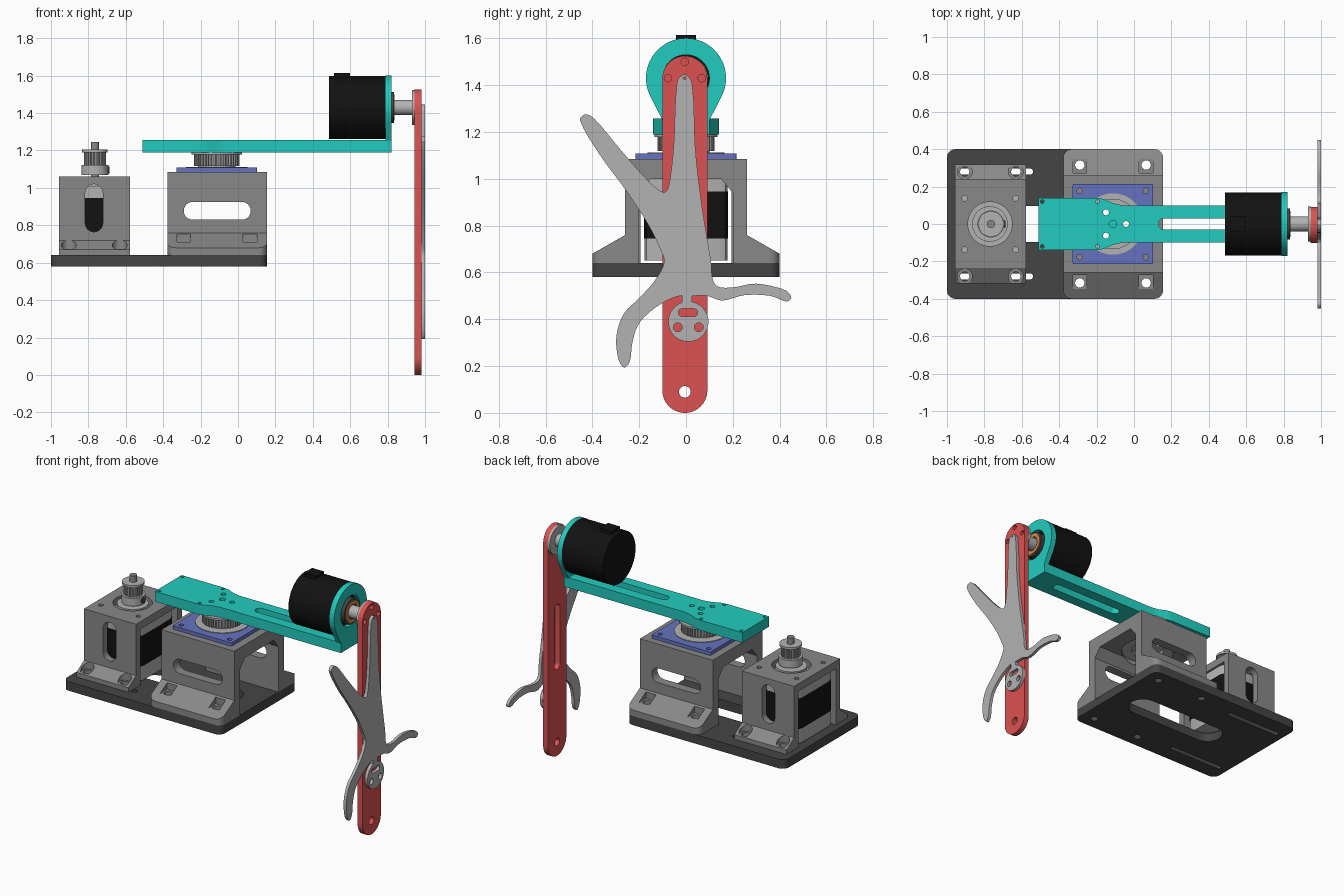
import bpy, bmesh
from math import sin, cos, pi, radians
from mathutils import Vector

if "Cube" in bpy.data.objects:
    bpy.data.objects.remove(bpy.data.objects["Cube"])


def material(name, r, g, b):
    m = bpy.data.materials.new(name)
    m.diffuse_color = (r, g, b, 1)
    m.use_nodes = True
    m.node_tree.nodes["Principled BSDF"].inputs["Base Color"].default_value = m.diffuse_color
    return m


TEAL = material("teal", .016, .6, .52)
RED = material("red", .72, .085, .085)
BLUE = material("blue", .13, .17, .52)
BLACK = material("black", .006, .006, .006)
DARK = material("dark_grey", .06, .06, .06)
GREY = material("mid_grey", .25, .25, .25)
LIGHT = material("light_grey", .45, .45, .45)
COPPER = material("copper", .7, .25, .06)


# Extrude a 2D outline along an axis from a to b
def prism(name, pts, axis, a, b, mat=None):
    def place(p, d):
        u, v = p
        return {"x": (d, u, v), "y": (u, d, v), "z": (u, v, d)}[axis]
    bm = bmesh.new()
    lo = [bm.verts.new(place(p, a)) for p in pts]
    hi = [bm.verts.new(place(p, b)) for p in pts]
    bm.faces.new(lo)
    bm.faces.new(hi)
    n = len(pts)
    for i in range(n):
        j = (i + 1) % n
        bm.faces.new((lo[i], lo[j], hi[j], hi[i]))
    bmesh.ops.recalc_face_normals(bm, faces=bm.faces)
    me = bpy.data.meshes.new(name)
    bm.to_mesh(me)
    bm.free()
    ob = bpy.data.objects.new(name, me)
    bpy.context.collection.objects.link(ob)
    if mat:
        me.materials.append(mat)
    return ob


def arc(cu, cv, r, a0, a1, n):
    return [(cu + r * cos(radians(a0 + (a1 - a0) * i / n)),
             cv + r * sin(radians(a0 + (a1 - a0) * i / n))) for i in range(n + 1)]


def circle(cu, cv, r, n=48):
    return arc(cu, cv, r, 0, 360, n)[:-1]


# Rounded rectangle; slightly under half the width gives a slot
def rrect(u0, u1, v0, v1, r=None, n=8):
    r = r or min(u1 - u0, v1 - v0) * .499
    return (arc(u1 - r, v1 - r, r, 0, 90, n) + arc(u0 + r, v1 - r, r, 90, 180, n)
            + arc(u0 + r, v0 + r, r, 180, 270, n) + arc(u1 - r, v0 + r, r, 270, 360, n))


def rect(u0, u1, v0, v1):
    return [(u0, v0), (u1, v0), (u1, v1), (u0, v1)]


def gear(cu, cv, r, depth, teeth):
    pts = []
    for i in range(teeth):
        for f, rr in ((0, r), (.45, r), (.55, r - depth), (.9, r - depth)):
            t = 2 * pi * (i + f) / teeth
            pts.append((cu + rr * cos(t), cv + rr * sin(t)))
    return pts


def cut(ob, pts, axis, a, b, op="DIFFERENCE"):
    c = prism("cutter", pts, axis, a, b)
    c.hide_render = True
    mod = ob.modifiers.new("cut", "BOOLEAN")
    mod.operation, mod.object, mod.solver = op, c, "EXACT"
    dg = bpy.context.evaluated_depsgraph_get()
    me = bpy.data.meshes.new_from_object(ob.evaluated_get(dg))
    ob.modifiers.clear()
    ob.data = me
    bpy.data.objects.remove(c)


def mirror_v(half):
    return half + [(-u, v) for u, v in reversed(half)]


CX, MX, AZ = -.113, -.77, 1.43    # bearing axis, drive motor axis, pendulum axis height
S = (-1, 1)

# Base plate with belt slot, adjustment slots and screw holes
base = prism("base_plate", rrect(-1, .155, -.4, .4, .045), "z", .58, .64, DARK)
cut(base, rrect(-.7, .02, -.095, .095), "z", .5, .7)
for s in S:
    cut(base, rrect(-.95, -.54, s * .28 - .016, s * .28 + .016), "z", .5, .7)
    for x in (-.29, .065):
        cut(base, circle(x, s * .315, .025, 20), "z", .5, .7)

# Bearing stand: bridge with sloped feet
stand = prism("bearing_stand", mirror_v([(.2, .64), (.4, .64), (.4, .68), (.26, .76), (.26, 1.085), ])
              + [(-.2, .94), (-.15, 1.0), (.15, 1.0), (.2, .94)], "x", -.378, .155, GREY)
cut(stand, rrect(-.378, .155, -.4, .4, .045), "z", .6, 1.2, "INTERSECT")
cut(stand, rrect(-.29, .068, .83, .925), "y", -.5, .5)
cut(stand, circle(CX, 0, .165), "z", .9, 1.2)
for s in S:
    for x in (-.29, .065):
        cut(stand, rect(x - .037, x + .037, *sorted((s * .272, s * .45))), "z", .71, .8)
        cut(stand, circle(x, s * .315, .025, 20), "z", .6, .8)

# Bearing flange, bearing ring and driven pulley
flange = prism("bearing_flange", rrect(CX - .215, CX + .215, -.215, .215, .008), "z", 1.085, 1.108, BLUE)
cut(flange, circle(CX, 0, .16), "z", 1, 1.2)
for s in S:
    for t in S:
        cut(flange, circle(CX + s * .177, t * .177, .015, 16), "z", 1, 1.2)
bearing = prism("bearing", circle(CX, 0, .164), "z", 1.01, 1.112, LIGHT)
cut(bearing, circle(CX, 0, .1), "z", .9, 1.2)
pulley = prism("driven_pulley", gear(CX, 0, .122, .012, 40), "z", 1.118, 1.18, LIGHT)
rim = prism("driven_pulley_rim", circle(CX, 0, .135), "z", 1.178, 1.19, LIGHT)
hub = prism("driven_pulley_hub", circle(CX, 0, .1), "z", 1.03, 1.118, LIGHT)

# Rotating arm with lightening slot
arm = prism("arm", [(-.51, .14), (-.2, .14), (-.16, .133), (-.11, .11), (-.06, .1), (.82, .1),
                    (.82, -.1), (-.06, -.1), (-.11, -.11), (-.16, -.133), (-.2, -.14), (-.51, -.14)],
            "z", 1.19, 1.257, TEAL)
cut(arm, rrect(.13, .66, -.03, .03), "z", 1, 1.4)
cut(arm, circle(CX, 0, .02, 20), "z", 1.21, 1.4)
for s in S:
    for x in (-.49, -.195):
        cut(arm, circle(x, s * .12, .01, 12), "z", 1.1, 1.4)
for ob in (arm, pulley, rim, hub):
    for p in ((-.15, .062), (-.15, -.062), (-.043, 0)):
        cut(ob, circle(*p, .016, 16), "z", .9, 1.4)

# Encoder plate: round head on a tapered neck
plate = prism("encoder_plate", arc(0, AZ, .171, -30, 210, 48)
              + [(-.1, 1.25), (-.1, 1.19), (.1, 1.19), (.1, 1.25)], "x", .788, .822, TEAL)
cut(plate, circle(0, AZ, .1), "x", .7, .9)

# Encoder body with cable bump, copper ring, shaft and hub
prism("encoder_body", circle(0, AZ, .169, 64), "x", .487, .79, BLACK)
prism("encoder_bump", rect(-.043, .043, 1.55, 1.615), "x", .512, .6, BLACK)
prism("encoder_boss", circle(0, AZ, .083), "x", .785, .834, DARK)
ring = prism("copper_ring", circle(0, AZ, .07), "x", .83, .838, COPPER)
cut(ring, circle(0, AZ, .05), "x", .8, .9)
prism("shaft_collar", circle(0, AZ, .041, 32), "x", .83, .932, LIGHT)
prism("pendulum_hub", circle(0, AZ, .094), "x", .93, .946, LIGHT)

# Pendulum bar
bar = prism("pendulum_bar", rrect(-.101, .091, 0, 1.525, n=16), "x", .945, .98, RED)
cut(bar, circle(-.005, .09, .025, 24), "x", .9, 1.1)
cut(bar, rrect(-.035, .025, .57, 1.0), "x", .9, 1.1)
for y, z in ((-.005, 1.5), (-.077, AZ), (.067, AZ)):
    cut(bar, circle(y, z, .016, 16), "x", .955, 1.1)

# Branching ornament on the pendulum, smooth closed outline
raw = [(-.006, 1.447), (-.038, 1.415), (-.053, 1.14), (-.075, .965), (-.095, .942), (-.155, .985),
       (-.28, 1.125), (-.39, 1.255), (-.43, 1.276), (-.453, 1.25), (-.37, 1.105), (-.26, .955),
       (-.165, .81), (-.11, .7), (-.093, .645), (-.13, .57), (-.2, .49), (-.265, .425), (-.297, .33),
       (-.29, .235), (-.265, .193), (-.24, .22), (-.23, .295), (-.205, .375), (-.15, .435), (-.085, .478),
       (-.025, .5), (.03, .5), (.09, .5), (.155, .48), (.25, .503), (.36, .5), (.43, .476), (.45, .492),
       (.425, .524), (.3, .552), (.2, .536), (.135, .54), (.113, .575), (.108, .64), (.088, .76),
       (.066, .9), (.04, 1.13), (.026, 1.41)]
smooth = []
for i in range(len(raw)):
    p0, p1, p2, p3 = (Vector(raw[(i + k) % len(raw)]) for k in (-1, 0, 1, 2))
    # Centripetal-style tangents scaled by span so tight tips do not overshoot
    d0, d1, d2 = ((b - a).length for a, b in ((p0, p1), (p1, p2), (p2, p3)))
    m1 = (p2 - p0) * (d1 / (d0 + d1))
    m2 = (p3 - p1) * (d1 / (d1 + d2))
    for k in range(4):
        t = k / 4
        smooth.append(tuple(p1 * (2 * t**3 - 3 * t**2 + 1) + m1 * (t**3 - 2 * t**2 + t)
                            + p2 * (3 * t**2 - 2 * t**3) + m2 * (t**3 - t**2)))
branch = prism("branch_ornament", smooth, "x", .98, 1.0, LIGHT)
cut(branch, circle(-.006, AZ, .006, 10), "x", .9, 1.1)
prism("ornament_neck", rect(-.017, .026, .46, .51), "x", .98, .9995, LIGHT)
disc = prism("ornament_disc", circle(.01, .39, .086), "x", .98, 1.0, LIGHT)
cut(disc, rrect(-.033, .05, .412, .445), "x", .9, 1.1)
for s in S:
    cut(disc, circle(.01 + s * .045, .366, .019, 20), "x", .9, 1.1)

# Drive motor stand
mount = prism("motor_stand", mirror_v([(.195, .64), (.318, .64), (.318, .67), (.24, .72), (.24, 1.06)])
              + [(-.195, 1.01), (.195, 1.01)], "x", -.958, -.577, GREY)
cut(mount, rrect(MX - .047, MX + .047, .765, 1.02), "y", -.5, .5)
cut(mount, circle(MX, 0, .118), "z", .9, 1.2)
for s in S:
    for x in (-.905, -.632):
        cut(mount, circle(x, s * .28, .04, 24), "z", .672, .8)
        cut(mount, circle(x, s * .28, .025, 20), "z", .6, .8)
        cut(mount, circle(x, s * .138, .015, 16), "z", .9, 1.2)

# Stepper motor: dark core between two light end caps
for name, z0, z1, h, mat in (("motor_lower_cap", .65, .745, .178, LIGHT),
                             ("motor_core", .745, .945, .18, BLACK),
                             ("motor_upper_cap", .945, 1.01, .178, LIGHT)):
    prism(name, rrect(MX - h, MX + h, -h, h, .035, 2), "z", z0, z1, mat)
prism("motor_boss", circle(MX, 0, .095), "z", 1.0, 1.058, LIGHT)

# Drive pulley on the motor shaft
prism("drive_hub", circle(MX + .005, 0, .072), "z", 1.07, 1.122, LIGHT)
prism("drive_teeth", gear(MX + .005, 0, .058, .01, 20), "z", 1.12, 1.192, LIGHT)
prism("drive_rim", circle(MX + .005, 0, .068), "z", 1.19, 1.204, LIGHT)
prism("motor_shaft", circle(MX + .005, 0, .022, 24), "z", 1.04, 1.246, GREY)
prism("set_screw", circle(0, 1.096, .018, 16), "x", MX + .06, MX + .082, DARK)

# Smooth the round walls, keep edges crisp
bpy.ops.object.select_all(action="SELECT")
bpy.context.view_layer.objects.active = base
bpy.ops.object.shade_smooth_by_angle(angle=radians(25))
